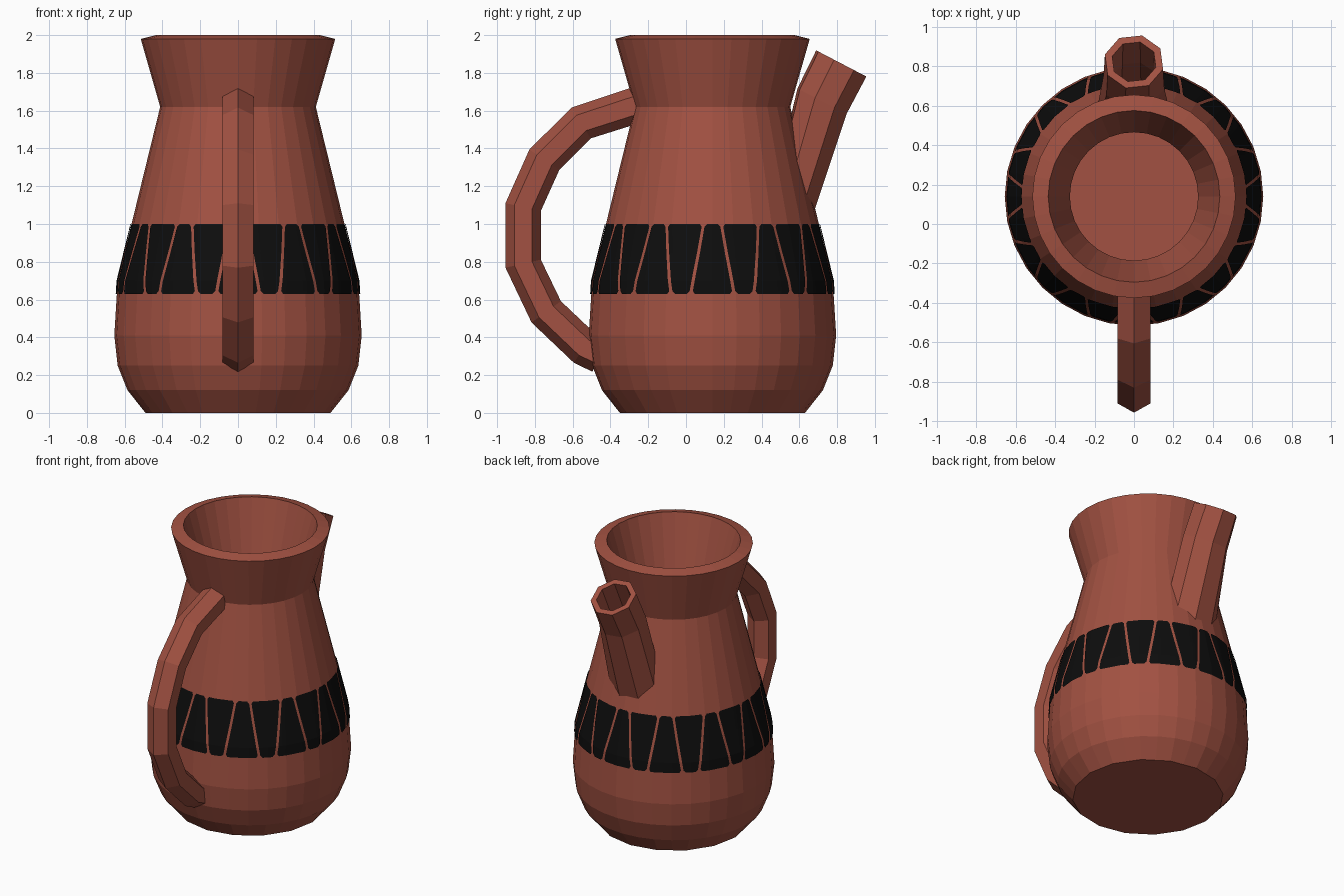
import bpy, bmesh, math
from mathutils import Vector

if "Cube" in bpy.data.objects:
    bpy.data.objects.remove(bpy.data.objects["Cube"])

CY = 0.14          # y of the body axis
N = 32             # body sides


def material(name, rgb):
    m = bpy.data.materials.new(name)
    m.diffuse_color = (*rgb, 1)
    m.use_nodes = True
    m.node_tree.nodes["Principled BSDF"].inputs["Base Color"].default_value = m.diffuse_color
    return m


clay = material("terracotta", (0.36, 0.083, 0.054))
black = material("black_paint", (0.004, 0.004, 0.004))


def finish(name, bm, mat, fix_normals=True):
    if fix_normals:
        bmesh.ops.recalc_face_normals(bm, faces=bm.faces)
    me = bpy.data.meshes.new(name)
    bm.to_mesh(me)
    bm.free()
    me.materials.append(mat)
    ob = bpy.data.objects.new(name, me)
    bpy.context.collection.objects.link(ob)
    return ob


def loft(name, rings, mat):
    """Skin a list of point rings and cap both ends."""
    bm = bmesh.new()
    vs = [[bm.verts.new(p) for p in ring] for ring in rings]
    n = len(vs[0])
    for a, b in zip(vs, vs[1:]):
        for i in range(n):
            j = (i + 1) % n
            bm.faces.new((a[i], a[j], b[j], b[i]))
    bm.faces.new(vs[0])
    bm.faces.new(vs[-1])
    return finish(name, bm, mat)


# Body: hollow jug, outer profile up and inner profile down (radius, z)
outer = [(0.49, 0), (0.585, 0.12), (0.637, 0.25), (0.655, 0.41),
         (0.637, 0.70), (0.412, 1.62), (0.515, 1.98)]
inner = [(0.435, 2.0), (0.325, 1.62), (0.555, 0.70), (0.575, 0.41),
         (0.555, 0.25), (0.50, 0.12), (0.45, 0.08)]


def facet_radius(r, a, n):
    s = 2 * math.pi / n
    return r * math.cos(s / 2) / math.cos(a % s - s / 2)


def body_ring(r, z, sides):
    pts = []
    for i in range(N):
        a = 2 * math.pi * i / N
        rr = facet_radius(r, a, sides) if sides != N else r
        pts.append((rr * math.cos(a), CY + rr * math.sin(a), z))
    return pts


# the foot ring has half as many sides as the rings above
loft("jug_body", [body_ring(r, z, 16 if z == 0 else N)
                  for r, z in outer + inner], clay)


# Painted band: alternating trapezoid plates hugging the body
def outer_radius(z):
    for (r0, z0), (r1, z1) in zip(outer, outer[1:]):
        if z0 <= z <= z1:
            return r0 + (r1 - r0) * (z - z0) / (z1 - z0)


bm = bmesh.new()
SHAPES, COLS = 24, 8
Z0, Z1 = 0.63, 1.0
rows = [Z0, Z0 + 0.015, 0.70, 0.85, Z1 - 0.015, Z1]
for k in range(SHAPES):
    mid = -math.pi / 2 + 2 * math.pi * k / SHAPES
    low, high = (0.165, 0.07) if k % 2 == 0 else (0.07, 0.165)
    grid = []
    for z in rows:
        half = low + (high - low) * (z - Z0) / (Z1 - Z0)
        if z in (Z0, Z1):
            half -= 0.02           # clipped corners
        line = []
        for c in range(COLS + 1):
            a = mid + half * (2 * c / COLS - 1)
            r = facet_radius(outer_radius(z), a, N) + 0.006
            line.append(bm.verts.new((r * math.cos(a), CY + r * math.sin(a), z)))
        grid.append(line)
    for a, b in zip(grid, grid[1:]):
        for c in range(COLS):
            bm.faces.new((a[c], a[c + 1], b[c + 1], b[c]))
finish("painted_band", bm, black, False)


# Handle: hexagonal tube swept along a (y, z) path with an edge facing out
path = [Vector(p) for p in [(-0.23, 1.64), (-0.555, 1.535), (-0.75, 1.34),
                            (-0.862, 1.09), (-0.862, 0.79), (-0.74, 0.535),
                            (-0.54, 0.345), (-0.455, 0.305)]]
rings = []
for i, p in enumerate(path):
    d_in = (p - path[max(i - 1, 0)]).normalized()
    d_out = (path[min(i + 1, len(path) - 1)] - p).normalized()
    t = (d_in + d_out).normalized()
    nrm = Vector((t.y, -t.x))
    ring = []
    for k in range(6):
        a = math.pi * k / 3
        q = p + nrm * 0.096 * math.cos(a)
        ring.append((0.096 * math.sin(a), q.x, q.y))
    rings.append(ring)
loft("handle", rings, clay)


# Spout: octagonal tube, wide at the body, with an open hole at the tip
def spout_ring(y, z, ay, az, half_width, scale=1.0):
    pts = []
    for k in range(8):
        a = 2 * math.pi * (k + 0.35) / 8
        c, s = scale * math.cos(a), scale * math.sin(a)
        pts.append((half_width * s, y + ay * c, z + az * c))
    return pts


base = (0.585, 1.20, 0.07, -0.22, 0.19)
bend = (0.72, 1.65, 0.135, -0.07, 0.16)
tip = (0.822, 1.85, 0.138, -0.072, 0.153)
loft("spout", [spout_ring(*base), spout_ring(*bend), spout_ring(*tip),
               spout_ring(*tip, 0.75), spout_ring(*bend, 0.75),
               spout_ring(0.60, 1.24, 0.07, -0.22, 0.19, 0.7)], clay)
